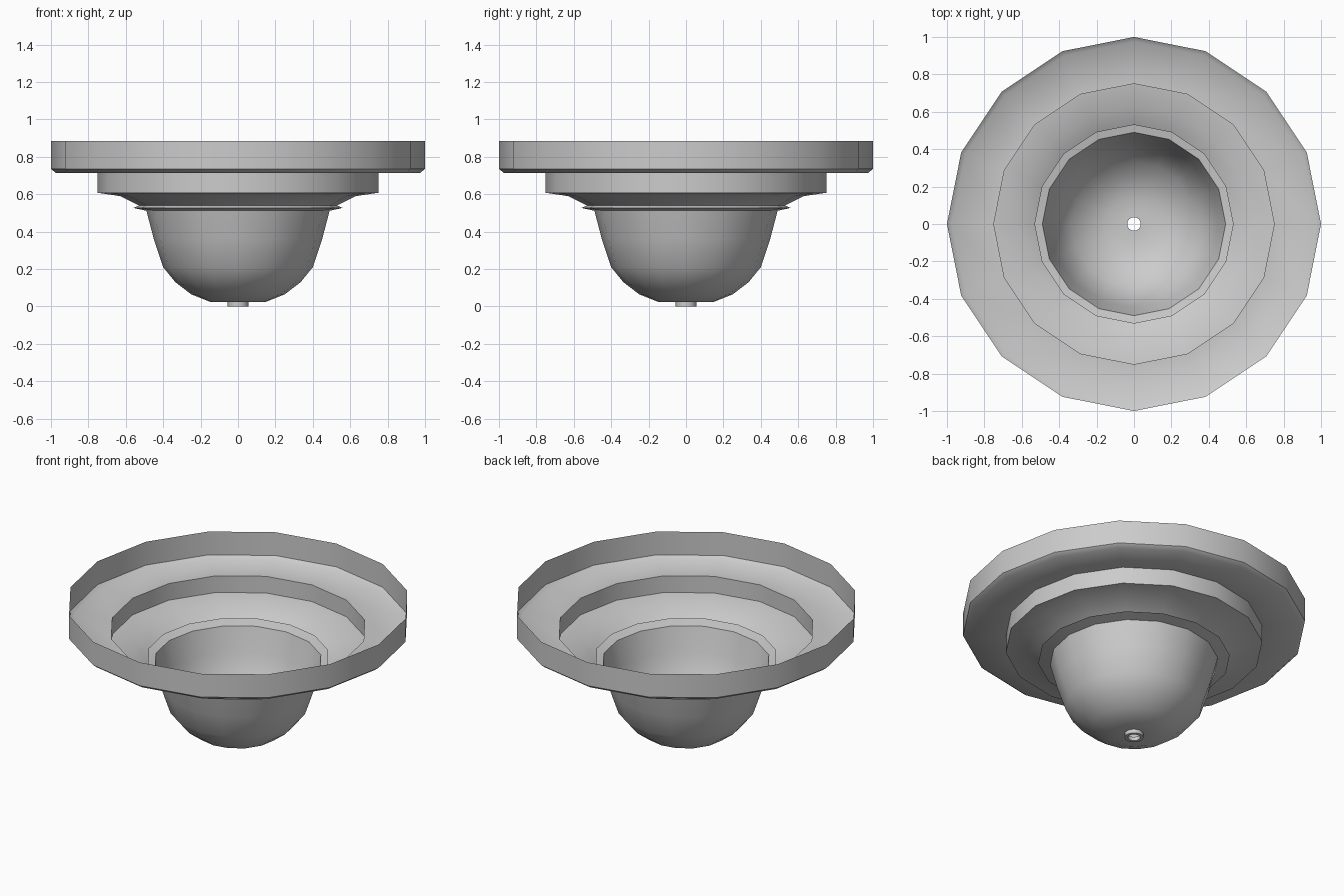
import bpy, bmesh, math

if "Cube" in bpy.data.objects:
    bpy.data.objects.remove(bpy.data.objects["Cube"])

SIDES = 16
metal = bpy.data.materials.new("plain_grey")
metal.diffuse_color = (0.6, 0.6, 0.6, 1)
metal.use_nodes = True
metal.node_tree.nodes["Principled BSDF"].inputs["Base Color"].default_value = metal.diffuse_color


def revolve(name, profile, angle=30):
    """Spin an (r, z) profile around z as an open 16-sided shell."""
    bm = bmesh.new()
    rings = [[bm.verts.new((r * math.cos(2 * math.pi * i / SIDES),
                            r * math.sin(2 * math.pi * i / SIDES), z))
              for i in range(SIDES)] for r, z in profile]
    for a, b in zip(rings, rings[1:]):
        for i in range(SIDES):
            j = (i + 1) % SIDES
            bm.faces.new((a[i], a[j], b[j], b[i]))
    mesh = bpy.data.meshes.new(name)
    bm.to_mesh(mesh)
    bm.free()
    mesh.materials.append(metal)
    ob = bpy.data.objects.new(name, mesh)
    bpy.context.collection.objects.link(ob)
    bpy.ops.object.select_all(action='DESELECT')
    ob.select_set(True)
    bpy.context.view_layer.objects.active = ob
    bpy.ops.object.shade_smooth_by_angle(angle=math.radians(angle))


# Stepped rim: tall outer wall, ledge, inner wall, funnel
revolve("stepped_rim", [(1, 0.885), (1, 0.735), (0.975, 0.715), (0.75, 0.715),
                        (0.75, 0.608), (0.63, 0.59), (0.53, 0.54)], 50)
# Bowl with a thin lip
revolve("bowl", [(0.53, 0.54), (0.56, 0.527), (0.49, 0.512), (0.45, 0.36),
                 (0.40, 0.21), (0.335, 0.13), (0.25, 0.065), (0.15, 0.025),
                 (0.055, 0.025)], 50)
# Drain tube
revolve("drain", [(0.055, 0.025), (0.055, 0), (0.036, 0), (0.036, 0.025),
                  (0.055, 0.025)])
